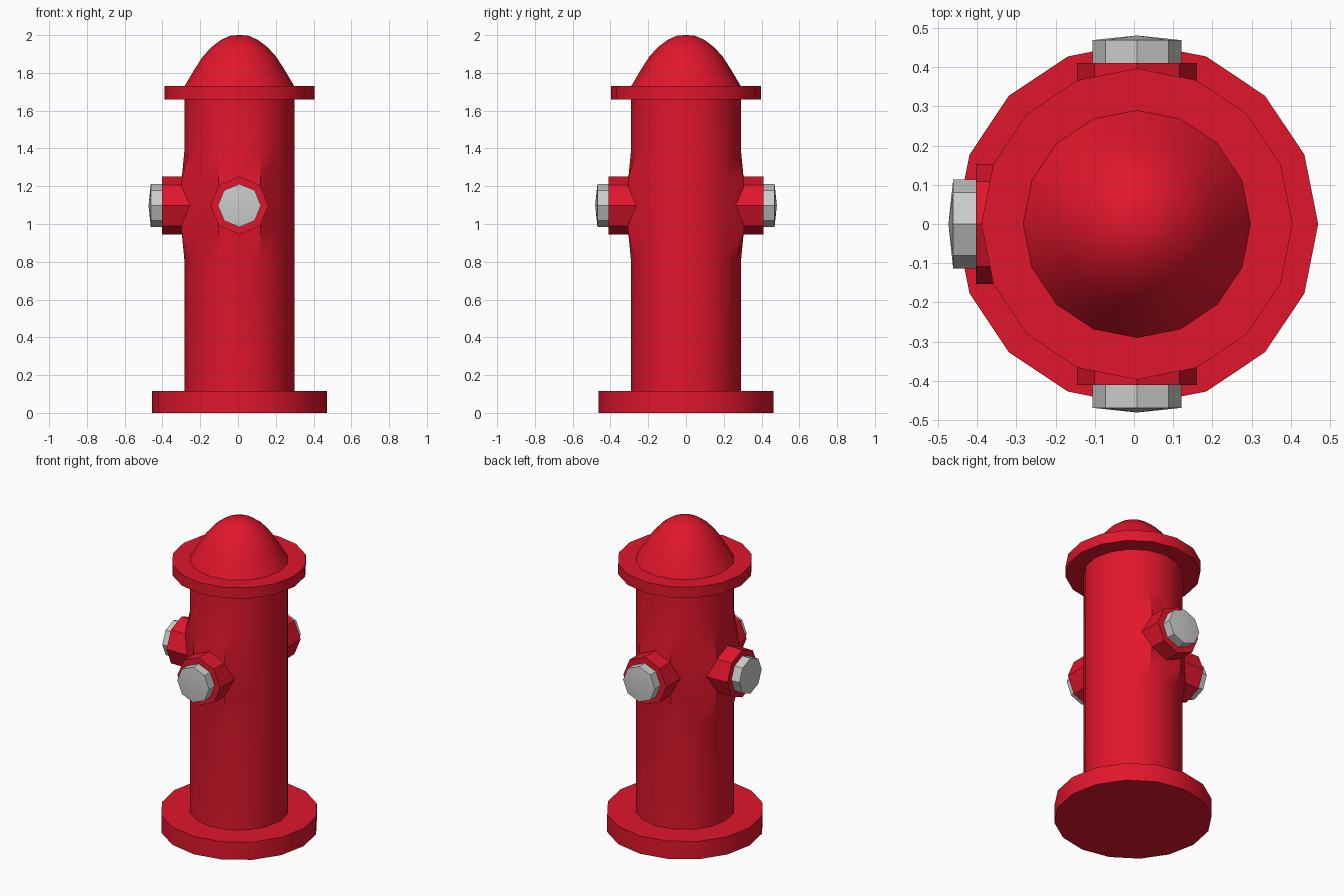
import bpy, bmesh, math
from mathutils import Vector, Matrix

if "Cube" in bpy.data.objects:
    bpy.data.objects.remove(bpy.data.objects["Cube"])

CX = 0.0075      # body axis, offset because only one side nozzle exists
NOZZLE_Z = 1.098


def material(name, rgb):
    m = bpy.data.materials.new(name)
    m.diffuse_color = (*rgb, 1)
    m.use_nodes = True
    m.node_tree.nodes["Principled BSDF"].inputs["Base Color"].default_value = m.diffuse_color
    return m


red = material("red_paint", (0.75, 0.008, 0.025))


def lathe(name, profile, sides, mat=None, matrix=Matrix(), adjust=None):
    """Revolve (radius, z) points around z; zero radius closes to a point."""
    bm = bmesh.new()
    rings = []
    for r, z in profile:
        n = sides if r > 0 else 1
        ring = []
        for i in range(n):
            a = 2 * math.pi * i / sides
            co = Vector((r * math.cos(a), r * math.sin(a), z))
            ring.append(bm.verts.new(adjust(co, i) if adjust else co))
        rings.append(ring)
    for lo, hi in zip(rings, rings[1:]):
        for i in range(sides):
            j = (i + 1) % sides
            if len(lo) == 1:
                bm.faces.new((lo[0], hi[j], hi[i]))
            elif len(hi) == 1:
                bm.faces.new((lo[i], lo[j], hi[0]))
            else:
                bm.faces.new((lo[i], lo[j], hi[j], hi[i]))
    if len(rings[0]) > 1:
        bm.faces.new(rings[0][::-1])
    bmesh.ops.recalc_face_normals(bm, faces=bm.faces)
    mesh = bpy.data.meshes.new(name)
    bm.to_mesh(mesh)
    bm.free()
    if mat:
        mesh.materials.append(mat)
    ob = bpy.data.objects.new(name, mesh)
    ob.matrix_world = matrix
    bpy.context.collection.objects.link(ob)
    bpy.ops.object.select_all(action='DESELECT')
    ob.select_set(True)
    bpy.context.view_layer.objects.active = ob
    bpy.ops.object.shade_smooth_by_angle(angle=math.radians(30))
    return ob


def swell(co, i):
    """Push the barrel out slightly behind each nozzle (+y, -x, -y)."""
    if 0.9 < co.z < 1.3:
        for k in (4, 8, 12):
            if abs(i - k) <= 1:
                a = k * math.pi / 8
                out = Vector((math.cos(a), math.sin(a), 0))
                co = co + out * (0.306 - co.dot(out))
    return co


# Base plate, barrel, bonnet flange and dome in one turned profile
lathe("hydrant_body", [
    (0.4625, 0), (0.4625, 0.115), (0.292, 0.115),
    (0.292, 0.815), (0.292, 0.96), (0.292, 1.235), (0.292, 1.38),
    (0.292, 1.66), (0.397, 1.66), (0.397, 1.73), (0.29, 1.73),
    (0.24, 1.815), (0.195, 1.885), (0.15, 1.935), (0.097, 1.975),
    (0.045, 1.998), (0, 2.0)], 16, red, Matrix.Translation((CX, 0, 0)), swell)

# Octagonal outlets with grey caps at the front, back and left
for side, direction in (("front", (0, -1, 0)), ("back", (0, 1, 0)), ("left", (-1, 0, 0))):
    z_axis = Vector(direction)
    y_axis = Vector((0, 0, 1))
    x_axis = y_axis.cross(z_axis)
    m = Matrix((x_axis, y_axis, z_axis)).transposed().to_4x4()
    m.translation = (CX, 0, NOZZLE_Z)
    lathe(side + "_outlet", [(0.153, 0.24), (0.153, 0.411), (0, 0.411)], 8, red, m)
    lathe(side + "_cap", [(0.114, 0.405), (0.114, 0.469), (0, 0.481)], 8, None, m)
